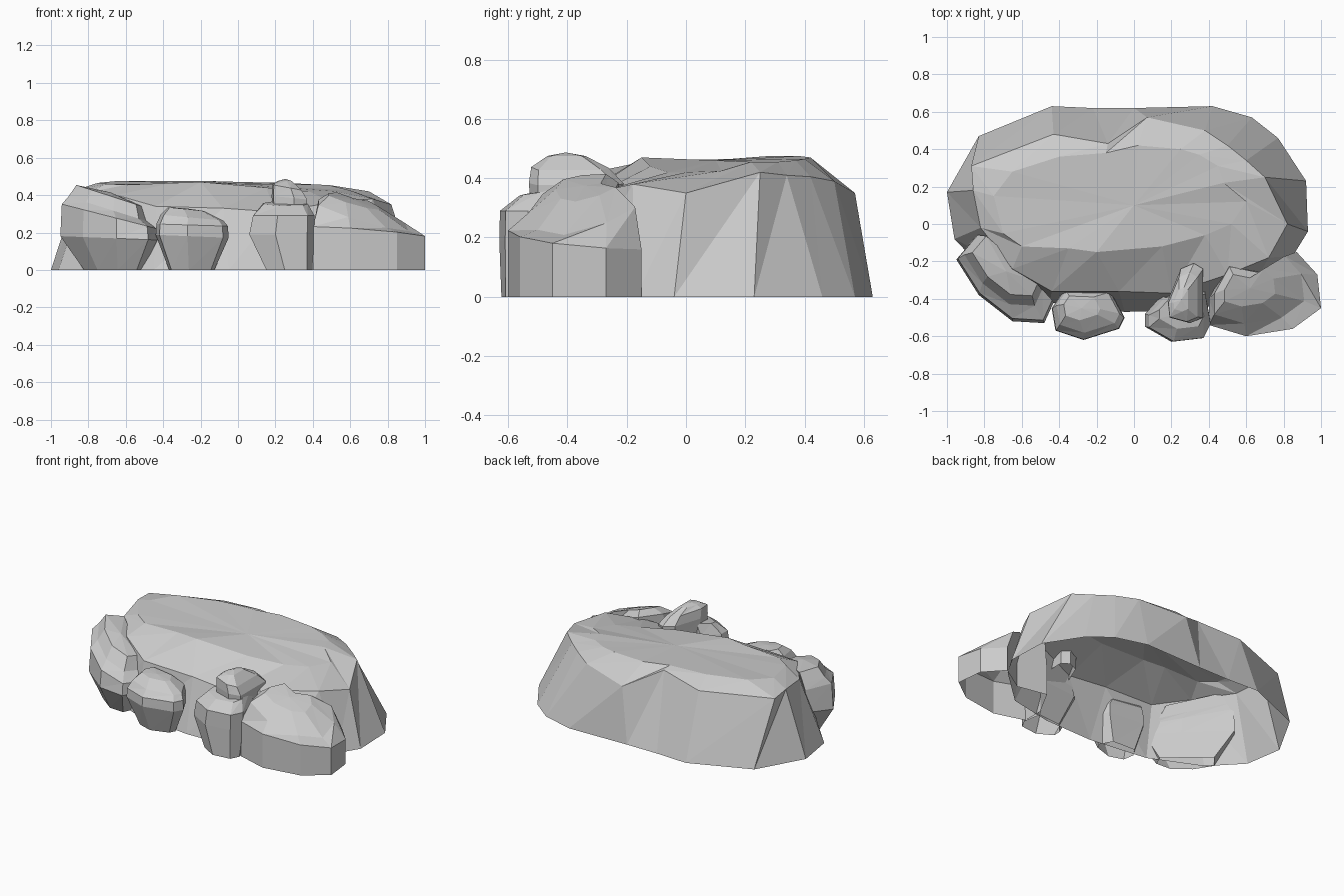
import bpy
from mathutils import Vector


def loft(name, rings, cap):
    """Open-bottomed faceted rock from equal-length rings and a cap point."""
    n = len(rings[0])
    verts = [p for ring in rings for p in ring] + [cap]
    faces = []
    for r in range(len(rings) - 1):
        for i in range(n):
            j = (i + 1) % n
            a, b, c, d = r * n + i, r * n + j, (r + 1) * n + j, (r + 1) * n + i
            faces += [(a, b, c), (a, c, d)]
    top = (len(rings) - 1) * n
    faces += [(top + i, top + (i + 1) % n, len(verts) - 1) for i in range(n)]
    mesh = bpy.data.meshes.new(name)
    mesh.from_pydata(verts, [], faces)
    obj = bpy.data.objects.new(name, mesh)
    bpy.context.collection.objects.link(obj)
    return obj


def boulder(name, outline, levels, crown=0.005):
    """Each level: (scale, shift x, shift y, height, slope x, slope y)."""
    c = sum((Vector(p) for p in outline), Vector((0, 0))) / len(outline)
    rings = []
    for s, dx, dy, z, sx, sy in levels:
        ring = []
        for p in outline:
            d = Vector(p) - c
            ring.append((c.x + dx + d.x * s, c.y + dy + d.y * s,
                         z + sx * d.x + sy * d.y))
        rings.append(ring)
    s, dx, dy, z = levels[-1][:4]
    return loft(name, rings, (c.x + dx, c.y + dy, z + crown))


# Main plateau: foot outline, shoulder and top rim
foot = [(-1, .17), (-.96, -.08), (-.78, -.27), (-.45, -.42), (-.05, -.47),
        (.3, -.46), (.6, -.4), (.85, -.17), (.93, -.04), (.92, .23),
        (.77, .46), (.63, .57), (.42, .63), (0, .62), (-.22, .62),
        (-.44, .63), (-.83, .47)]
shoulder = [(-.86, .18, .43), (-.82, -.02, .41), (-.65, -.24, .40),
            (-.44, -.36, .34), (-.08, -.36, .33), (.2, -.37, .31),
            (.5, -.27, .36), (.72, -.18, .38), (.82, 0, .35), (.7, .25, .42),
            (.6, .34, .41), (.5, .42, .405), (.38, .5, .39), (.07, .57, .35),
            (-.14, .43, .46), (-.43, .48, .42), (-.87, .31, .42)]
rim = [(-.75, .15, .465), (-.7, -.05, .46), (-.6, -.12, .455),
       (-.35, -.13, .465), (-.2, -.15, .47), (.15, -.12, .44),
       (.38, -.06, .42), (.52, 0, .42), (.6, .12, .425), (.48, .22, .455),
       (.45, .31, .455), (.35, .37, .46), (.25, .4, .465), (.02, .42, .47),
       (-.15, .38, .475), (-.4, .36, .475), (-.65, .28, .475)]
loft("plateau", [[(x, y, 0) for x, y in foot], shoulder, rim], (0, .1, .46))

# Left boulder, undercut, with a sloping ledge below its crest
boulder("left_boulder",
        [(-.95, -.19), (-.83, -.38), (-.65, -.52), (-.48, -.53),
         (-.43, -.42), (-.6, -.27), (-.84, -.06)],
        [(.6, .02, .02, 0, 0, 0), (1, 0, 0, .17, -.04, 0),
         (.97, 0, .01, .285, -.25, 0), (.8, -.01, .055, .325, -.25, 0),
         (.68, 0, .085, .395, -.22, 0)], .02)

# Low boulder left of centre
boulder("low_boulder",
        [(-.44, -.45), (-.42, -.57), (-.27, -.62), (-.08, -.56),
         (-.05, -.5), (-.12, -.37), (-.38, -.36)],
        [(.62, 0, .02, 0, 0, 0), (1, 0, 0, .18, -.04, 0),
         (.98, 0, 0, .24, -.03, 0), (.86, 0, .02, .28, -.08, 0),
         (.5, -.03, .04, .325, -.05, 0)])

# Upright boulder with a knob leaning against the plateau
boulder("upright_boulder",
        [(.06, -.48), (.06, -.55), (.2, -.63), (.37, -.61),
         (.41, -.53), (.38, -.36), (.15, -.38)],
        [(.7, .04, -.03, 0, 0, 0), (1, 0, 0, .19, 0, 0),
         (.94, .01, -.005, .29, 0, 0), (.68, .02, .03, .355, 0, .1)])
boulder("knob_stone",
        [(.18, -.41), (.19, -.5), (.3, -.53), (.37, -.5),
         (.37, -.24), (.32, -.21), (.25, -.24)],
        [(.95, 0, 0, .28, 0, 0), (1, 0, 0, .385, -.1, 0),
         (.82, -.015, -.02, .44, -.15, 0), (.4, -.03, -.03, .475, 0, 0)], .012)

# Broad right boulder with sloping top
boulder("right_boulder",
        [(.4, -.4), (.4, -.54), (.6, -.6), (.85, -.56), (1, -.45),
         (.98, -.27), (.87, -.15), (.7, -.26), (.5, -.22)],
        [(1, 0, 0, 0, 0, 0), (1, 0, 0, .195, -.07, -.1),
         (.8, -.03, .025, .3, -.26, .2), (.45, -.08, .04, .37, -.14, .1)])
